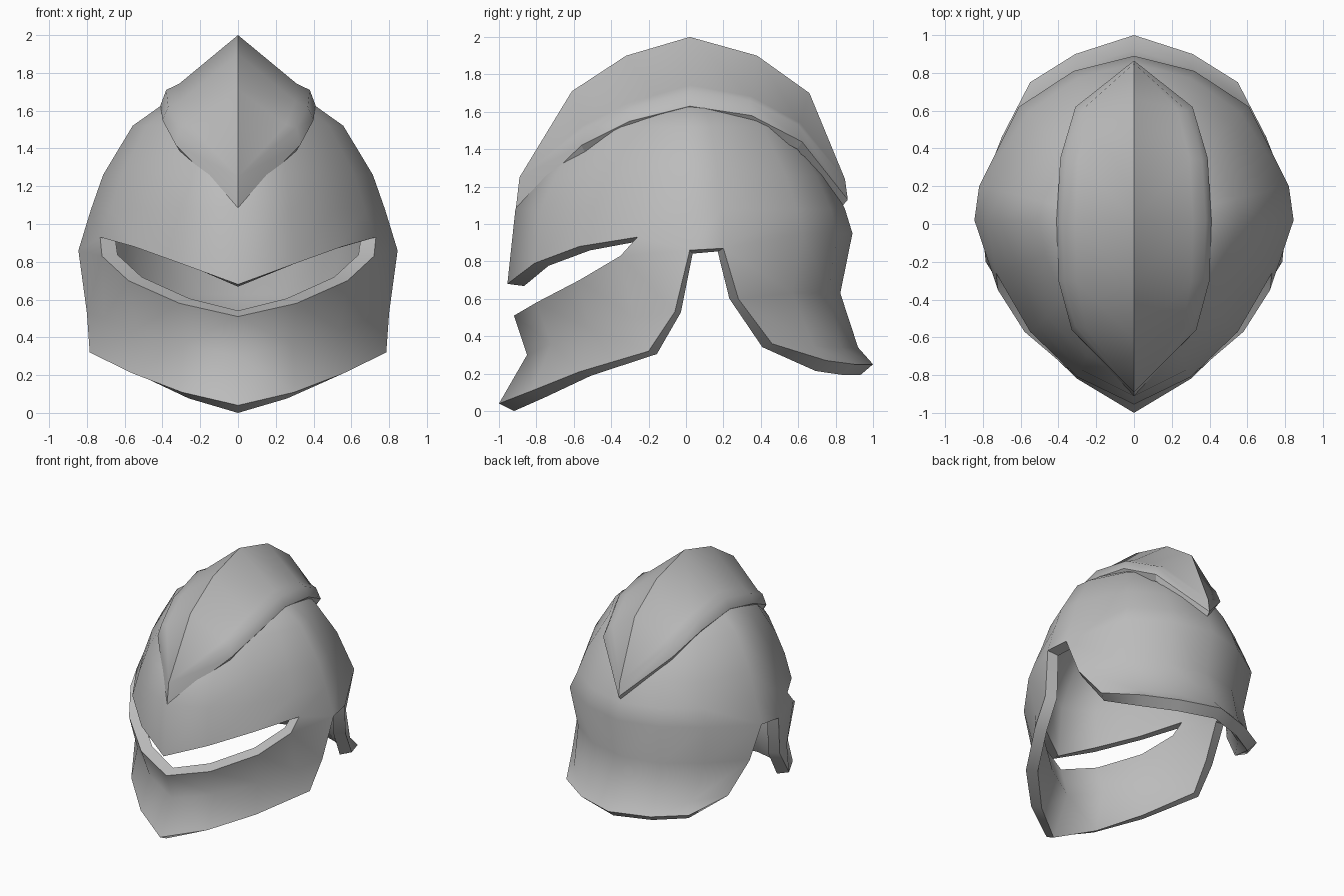
import bpy, bmesh, math
from mathutils import Vector

if "Cube" in bpy.data.objects:
    bpy.data.objects.remove(bpy.data.objects["Cube"])

steel = bpy.data.materials.new("grey_steel")
steel.diffuse_color = (0.5, 0.5, 0.5, 1)
steel.use_nodes = True
steel.node_tree.nodes["Principled BSDF"].inputs["Base Color"].default_value = steel.diffuse_color


def build(name, faces, centre, thickness, angle):
    """Half model from point polygons: weld, face outward, mirror, thicken."""
    bm = bmesh.new()
    for poly in faces:
        pts = []
        for p in poly:
            if not any((Vector(p) - Vector(q)).length < 1e-4 for q in pts):
                pts.append(p)
        if len(pts) > 2:
            bm.faces.new([bm.verts.new(p) for p in pts])
    bmesh.ops.remove_doubles(bm, verts=bm.verts, dist=1e-4)
    bm.normal_update()
    for f in bm.faces:
        if f.normal.dot(f.calc_center_median() - Vector(centre)) < 0:
            f.normal_flip()
    me = bpy.data.meshes.new(name)
    bm.to_mesh(me)
    bm.free()
    me.materials.append(steel)
    ob = bpy.data.objects.new(name, me)
    bpy.context.collection.objects.link(ob)
    mirror = ob.modifiers.new("mirror", 'MIRROR')
    mirror.merge_threshold = 0.001
    if thickness:
        solid = ob.modifiers.new("thickness", 'SOLIDIFY')
        solid.thickness = thickness
        solid.offset = -1
    bpy.ops.object.select_all(action='DESELECT')
    ob.select_set(True)
    bpy.context.view_layer.objects.active = ob
    bpy.ops.object.convert(target='MESH')
    bpy.ops.object.shade_smooth_by_angle(angle=math.radians(angle))
    return ob


def strip(a, b):
    return [(a[i], a[i + 1], b[i + 1], b[i]) for i in range(len(a) - 1)]


# brow ring, front centre round to back centre
brow = [(0, -.955, .68), (.30, -.81, .79), (.55, -.57, .88), (.73, -.26, .93),
        (.845, .02, .86), (.82, .20, .87), (.61, .62, .95), (.32, .81, .95), (0, .89, .95)]

# dome: brow ring shrinking to the top
faces = []
ring = brow
for sx, sy, z in [(.92, .955, 1.08), (.845, .86, 1.26), (.66, .66, 1.52),
                  (.46, .46, 1.64), (0, 0, 1.70)]:
    nxt = [(x * sx, y * sy, z) for x, y, _ in brow]
    faces += strip(ring, nxt)
    ring = nxt

# visor below the eye slit, flaring out at the chin
slit = [(0, -.92, .51), (.31, -.80, .58), (.58, -.57, .70), (.72, -.35, .83)]
cheek = [(0, -.85, .30), (.29, -.72, .36), (.54, -.52, .44), (.71, -.28, .50)]
chin = [(0, -1, .04), (.30, -.82, .11), (.56, -.57, .21), (.785, -.20, .32)]
cheek_edge = (.80, -.06, .53)
faces += strip(slit, cheek) + strip(cheek, chin)
faces += [(slit[3], brow[3], brow[4], cheek_edge),
          (slit[3], cheek_edge, cheek[3]),
          (cheek[3], cheek_edge, chin[3])]

# neck guard behind the ear notch, flaring out at the bottom
neck = [(.77, .28, .60), (.57, .57, .63), (.30, .76, .63), (0, .825, .63)]
corner = (.70, .46, .36)
nape = [corner, (.53, .68, .35), (.30, .83, .34), (0, .92, .34)]
flare = [corner, (.55, .75, .27), (.31, .90, .25), (0, 1.0, .25)]
faces += strip(brow[5:], neck) + strip(neck, nape) + strip(nape, flare)
build("helmet_shell", faces, (0, 0, .6), .09, 55)

# crest: ridged roof on a raised rim
ridge = [(0, -.89, 1.25), (0, -.61, 1.71), (0, -.32, 1.90), (0, .02, 2.0),
         (0, .38, 1.90), (0, .66, 1.70), (0, .85, 1.24)]
rim = [(0, -.89, 1.25), (.31, -.54, 1.51), (.37, -.30, 1.62), (.38, .02, 1.71),
       (.36, .34, 1.66), (.28, .60, 1.53), (0, .85, 1.24)]
base = [(0, -.91, 1.08), (.33, -.56, 1.42), (.40, -.30, 1.55), (.41, .02, 1.63),
        (.39, .35, 1.58), (.31, .62, 1.44), (0, .865, 1.13)]
bevel = [tuple(Vector(r).lerp(Vector(t), .18) - Vector((0, 0, .02 if r[0] else 0)))
         for r, t in zip(rim, ridge)]
sunk = [(x * .92, y * .96, z - .04) for x, y, z in base]
build("crest", strip(ridge, bevel) + strip(bevel, rim) + strip(rim, base) + strip(base, sunk),
      (0, 0, 1.0), 0, 43)
